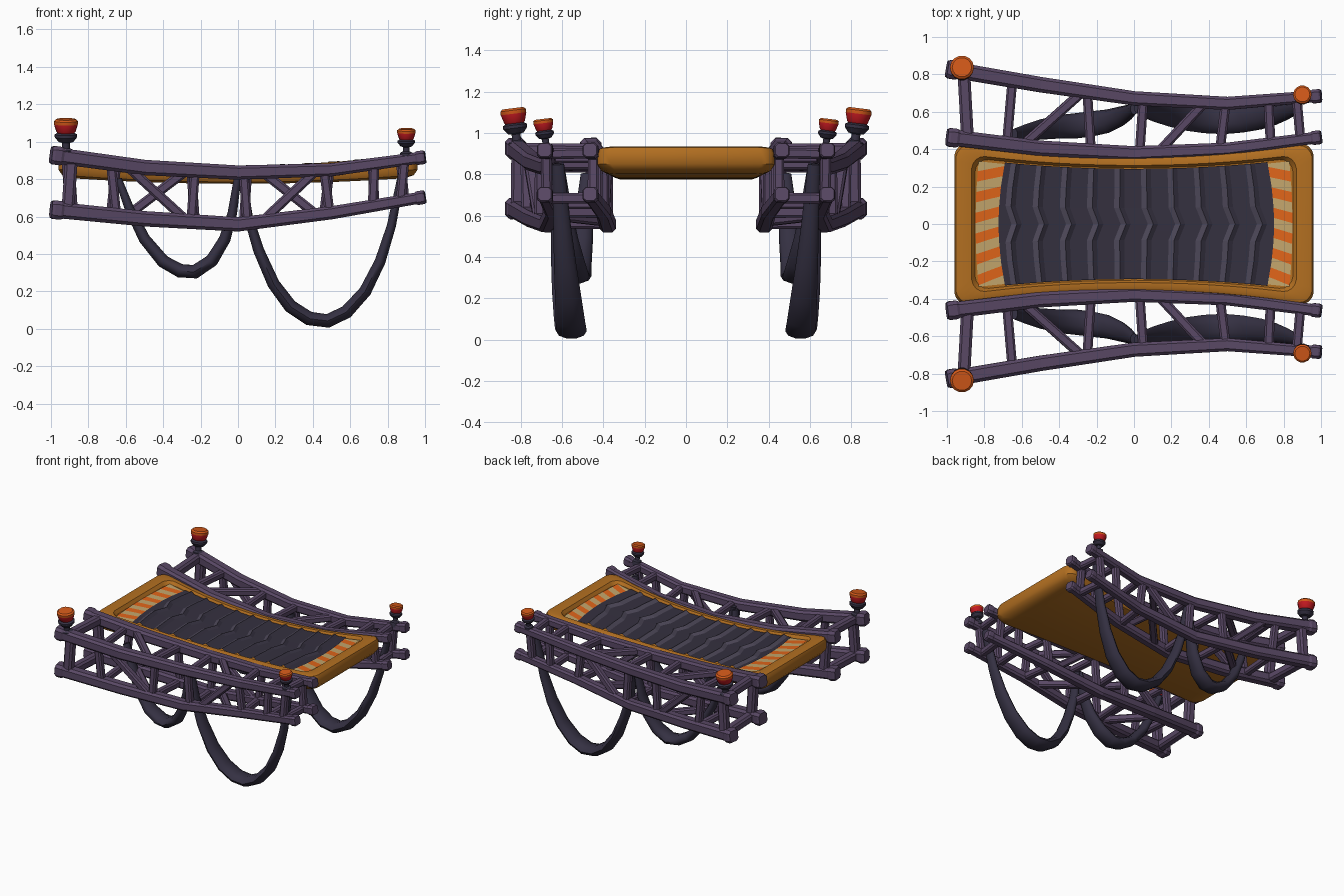
import bpy, bmesh, math
from mathutils import Vector, Matrix

if "Cube" in bpy.data.objects:
    bpy.data.objects.remove(bpy.data.objects["Cube"])


def material(name, rgb):
    m = bpy.data.materials.new(name)
    m.diffuse_color = (*rgb, 1)
    m.use_nodes = True
    m.node_tree.nodes["Principled BSDF"].inputs["Base Color"].default_value = m.diffuse_color
    return m


PURPLE = material("truss_purple", (0.10, 0.065, 0.13))
DARK = material("cable_dark", (0.035, 0.03, 0.055))
BELT = material("belt_dark", (0.035, 0.03, 0.05))
RIDGE = material("belt_ridge", (0.075, 0.065, 0.1))
FRAME = material("frame_orange", (0.45, 0.16, 0.015))
CREAM = material("stripe_cream", (0.55, 0.38, 0.15))
STRIPE = material("stripe_orange", (0.75, 0.13, 0.01))
RED = material("lamp_red", (0.55, 0.01, 0.015))
GLOW = material("lamp_top", (0.65, 0.1, 0.01))


def make(name, verts, faces, mats, idx=None, mirror=False, smooth=0, solid=True):
    me = bpy.data.meshes.new(name)
    me.from_pydata([tuple(v) for v in verts], [], faces)
    for m in mats:
        me.materials.append(m)
    if idx:
        for p, i in zip(me.polygons, idx):
            p.material_index = i
    if solid:
        bm = bmesh.new()
        bm.from_mesh(me)
        bmesh.ops.recalc_face_normals(bm, faces=bm.faces)
        bm.to_mesh(me)
        bm.free()
    ob = bpy.data.objects.new(name, me)
    bpy.context.collection.objects.link(ob)
    if smooth:
        bpy.ops.object.select_all(action='DESELECT')
        ob.select_set(True)
        bpy.context.view_layer.objects.active = ob
        bpy.ops.object.shade_smooth_by_angle(angle=math.radians(smooth))
    if mirror:
        mod = ob.modifiers.new("mirror", 'MIRROR')
        mod.use_axis = (False, True, False)
        mod.use_clip = False
        mod.use_mirror_merge = False
    return ob


def bridge(rings, n):
    faces = []
    for k in range(rings - 1):
        for j in range(n):
            a, b = k * n + j, k * n + (j + 1) % n
            faces.append((a, b, b + n, a + n))
    return faces


C = 0.6
BEVELED = [(1, -C), (1, C), (C, 1), (-C, 1), (-1, C), (-1, -C), (-C, -1), (C, -1)]
ROUND = [(math.cos(i * math.pi / 5), math.sin(i * math.pi / 5)) for i in range(10)]


def sweep(name, pts, sizes, profile, mat, smooth=0):
    """Run a profile along a path; sizes are (half side, half up) per point."""
    pts = [Vector(p) for p in pts]
    verts, n = [], len(profile)
    for i, p in enumerate(pts):
        t = (pts[min(i + 1, len(pts) - 1)] - pts[max(i - 1, 0)]).normalized()
        ref = Vector((0, 1, 0)) if abs(t.y) < 0.7 else Vector((0, 0, 1))
        up = t.cross(ref).normalized()
        side = up.cross(t)
        verts += [p + side * a * sizes[i][0] + up * b * sizes[i][1] for a, b in profile]
    faces = bridge(len(pts), n)
    faces += [tuple(range(n)), tuple(range(len(verts) - n, len(verts)))]
    return make(name, verts, faces, [mat], mirror=True, smooth=smooth)


# Truss chords: (y, z) at five stations along x, front side (mirrored to the back)
XS = [-1, -0.5, 0, 0.5, 1]
UP, LOW = [0.93, 0.862, 0.835, 0.85, 0.918], [0.638, 0.588, 0.558, 0.62, 0.705]
IN, OUT = [-0.465, -0.405, -0.378, -0.4, -0.465], [-0.83, -0.745, -0.672, -0.645, -0.685]
CHORDS = {"inner_upper": (IN, UP), "outer_upper": (OUT, UP),
          "inner_lower": (IN, LOW), "outer_lower": (OUT, LOW)}


def chord_point(key, x):
    ys, zs = CHORDS[key]
    i = min(int((x + 1) / 0.5), 3)
    f = (x - XS[i]) / 0.5
    return Vector((x, ys[i] + (ys[i + 1] - ys[i]) * f, zs[i] + (zs[i + 1] - zs[i]) * f))


for key in CHORDS:
    stations = [-0.94, -0.5, 0, 0.5, 0.96]
    size = [(s, s) for s in (0.043, 0.041, 0.038, 0.035, 0.031)]
    sweep(key + "_chord", [chord_point(key, x) for x in stations], size, BEVELED, PURPLE)
    # thicker end collars
    for tag, xs, s in (("left", (-1, -0.985, -0.95, -0.935), 0.05), ("right", (0.95, 0.96, 0.99, 1), 0.037)):
        sweep(f"{key}_{tag}_collar", [chord_point(key, x) for x in xs],
              [(s * f, s * f) for f in (0.85, 1, 1, 0.85)], BEVELED, PURPLE)

# Truss braces on the four faces: straight posts plus two diagonals
FACES = {"top": ("inner_upper", "outer_upper", False), "bottom": ("inner_lower", "outer_lower", False),
         "outer": ("outer_upper", "outer_lower", True), "inner": ("inner_lower", "inner_upper", True)}
for face, (a, b, flip) in FACES.items():
    runs = [(-0.89, -0.91), (-0.68, -0.65), (-0.23, -0.25), (0.03, 0.05),
            (0.46, 0.49), (0.73, 0.72), (0.89, 0.87), (-0.6, -0.27)]
    runs.append((0.42, 0.13) if flip else (0.13, 0.38))
    for i, (xa, xb) in enumerate(runs):
        w = 0.034 if i == 0 else 0.026
        sweep(f"{face}_brace_{i}", [chord_point(a, xa), chord_point(b, xb)],
              [(w, w), (w, w)], BEVELED, PURPLE)

# Hanging cables: flattened tubes, thin at the ends
LONG = [(0.02, -0.62, 0.84), (0.055, -0.61, 0.6), (0.11, -0.6, 0.42), (0.19, -0.585, 0.24),
        (0.28, -0.57, 0.12), (0.38, -0.56, 0.055), (0.48, -0.555, 0.042), (0.58, -0.56, 0.09),
        (0.68, -0.57, 0.2), (0.76, -0.585, 0.36), (0.82, -0.6, 0.55), (0.88, -0.62, 0.85)]
SHORT = [(-0.64, -0.48, 0.8), (-0.58, -0.49, 0.64), (-0.5, -0.505, 0.48), (-0.4, -0.52, 0.36),
         (-0.31, -0.525, 0.31), (-0.23, -0.535, 0.305), (-0.14, -0.55, 0.365),
         (-0.07, -0.575, 0.48), (-0.03, -0.595, 0.62), (0.0, -0.615, 0.82)]
for name, path, wide in (("long_cable", LONG, 0.075), ("short_cable", SHORT, 0.068)):
    sizes = []
    for i in range(len(path)):
        k = math.sin(math.pi * i / (len(path) - 1))
        sizes.append((0.03 + (wide - 0.03) * k, 0.02 + 0.019 * k))
    sweep(name, path, sizes, ROUND, DARK, smooth=60)


# Sagging deck: s runs along x, t across y, h from underside (0) to rim (1)
def deck(s, t, h):
    low, top = 0.775 + 0.035 * s * s, 0.873 + 0.067 * s * s
    return Vector((s * (0.985 - 0.035 * t * t * abs(s)), t * (0.36 + 0.08 * s * s), low + h * (top - low)))


def half_outline(hs, ht):
    rs, rt = 0.07, 0.17
    arc = [i * math.pi / 8 for i in range(5)]
    left = [(-hs + rs * (1 - math.cos(a)), ht - rt * (1 - math.sin(a))) for a in arc]
    mid = [(-(hs - rs) + 2 * (hs - rs) * i / 12, ht) for i in range(1, 12)]
    return left + mid + [(-s, t) for s, t in reversed(left)]


RINGS = [(0.92, 0.88, 0), (0.975, 0.96, 0.1), (1, 1, 0.32), (1, 1, 0.75), (0.99, 0.98, 0.93),
         (0.965, 0.94, 1), (0.895, 0.87, 1), (0.875, 0.835, 0.8)]
verts = []
for hs, ht, h in RINGS:
    half = half_outline(hs, ht)
    verts += [deck(s, t, h) for s, t in half + [(s, -t) for s, t in reversed(half)]]
n = len(half) * 2
faces = bridge(len(RINGS), n)
for base in (0, n * (len(RINGS) - 1)):
    faces += [(base + i, base + i + 1, base + n - 2 - i, base + n - 1 - i) for i in range(n // 2 - 1)]
make("deck_frame", verts, faces, [FRAME], smooth=35)

# Hazard stripes at both ends of the deck
for tag, sign in (("left", -1), ("right", 1)):
    verts, faces, idx = [], [], []
    count, clamp = 13, lambda t: max(-0.8, min(0.8, t))
    for i in range(count + 1):
        t = -0.86 + 1.72 * i / count
        for k in range(3):
            tt = clamp(t + (k - 1) * 0.055 * sign * -1 * sign)
            verts.append(deck(sign * (0.7 + 0.08 * k), tt, 0.86))
        if i:
            for k in range(2):
                a = (i - 1) * 3 + k
                q = (a, a + 1, a + 4, a + 3)
                faces.append(q if sign > 0 else q[::-1])
                idx.append(i % 2)
    make(tag + "_hazard_stripes", verts, faces, [STRIPE, CREAM], idx, solid=False)

# Ridged belt with a chevron kink along its centre line
ts = [-0.82, -0.5, -0.24, -0.1, 0, 0.1, 0.24, 0.5, 0.82]
rows = [(-0.735, 0.9, False)]
for i in range(10):
    s = -0.7 + 0.148 * i
    rows += [(s, 0.89, True), (s + 0.03, 1.03, True), (s + 0.055, 0.9, True)]
rows.append((0.76, 0.9, False))
verts, faces, idx = [], [], []
for r, (s, h, kink) in enumerate(rows):
    for t in ts:
        shift = 0.035 * max(0, 1 - abs(t) / 0.24) if kink else 0
        verts.append(deck((s + shift) * (1 - 0.045 * t * t), t, h))
    if r:
        for j in range(len(ts) - 1):
            a = (r - 1) * len(ts) + j
            faces.append((a, a + len(ts), a + len(ts) + 1, a + 1))
            idx.append(1 if r % 3 == 2 else 0)
make("deck_belt", verts, faces, [BELT, RIDGE], idx, solid=False)


# Warning lamps: turned profile leaning outwards
def lamp(name, base, scale, lean):
    prof = [(0.045, -0.02), (0.042, 0.025), (0.022, 0.035), (0.022, 0.065), (0.04, 0.07), (0.06, 0.095),
            (0.06, 0.11), (0.046, 0.118), (0.052, 0.125), (0.064, 0.165), (0.064, 0.182), (0.052, 0.192)]
    sides = 14
    m = Matrix.Translation(base) @ Matrix.Rotation(math.radians(lean), 4, 'X') @ Matrix.Scale(scale, 4)
    verts = [m @ Vector((r * math.cos(2 * math.pi * j / sides), r * math.sin(2 * math.pi * j / sides), z))
             for r, z in prof for j in range(sides)]
    faces = bridge(len(prof), sides)
    idx = [0 if k < 7 else 1 if k < 9 else 2 for k in range(len(prof) - 1) for j in range(sides)]
    faces += [tuple(range(sides)), tuple(range(len(verts) - sides, len(verts)))]
    make(name, verts, faces, [DARK, RED, GLOW], idx + [0, 2], mirror=True, smooth=30)


lamp("large_lamp", (-0.92, -0.815, 0.93), 1.0, 7)
lamp("small_lamp", (0.9, -0.675, 0.922), 0.77, 7)
